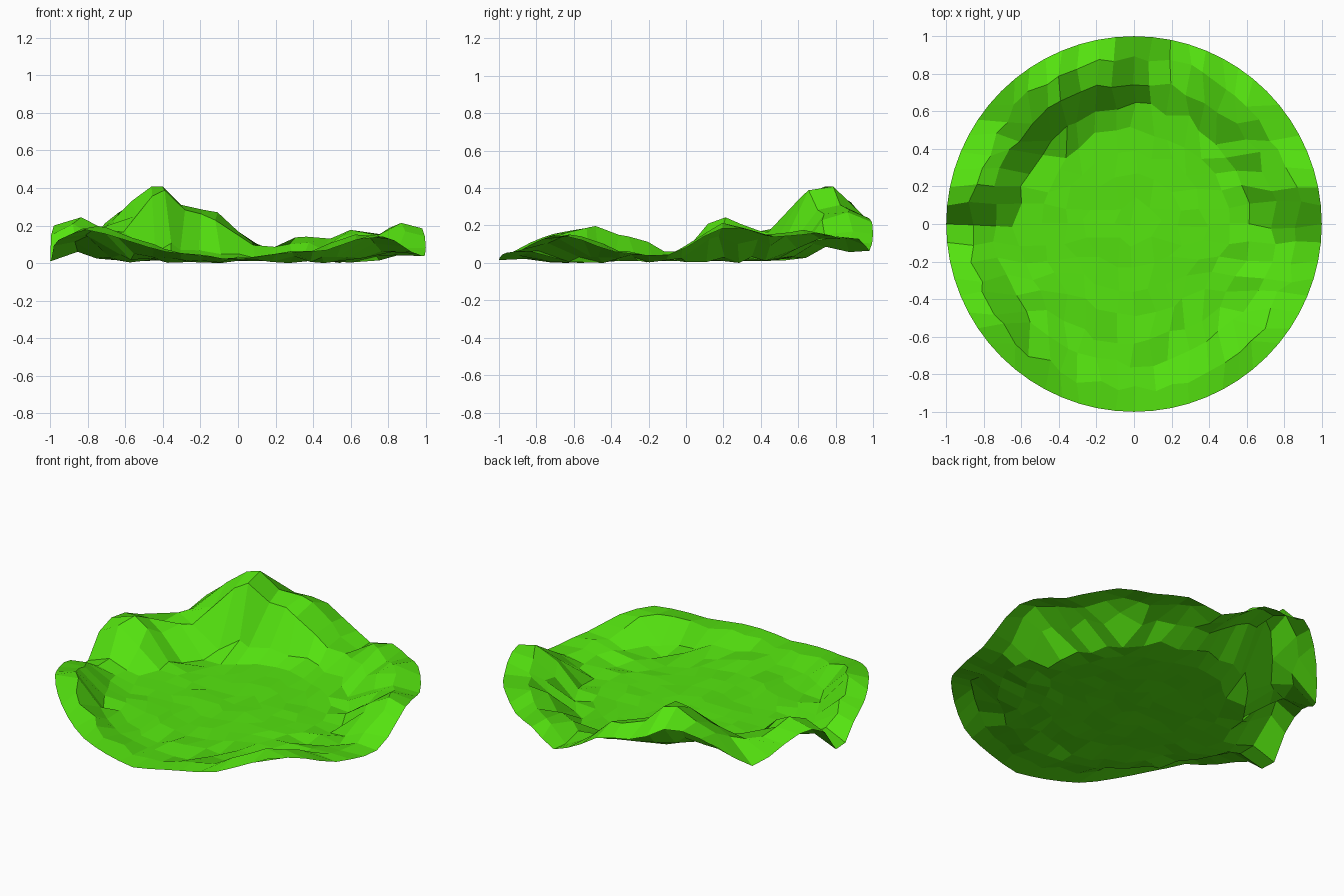
import bpy, bmesh, math, random

if "Cube" in bpy.data.objects:
    bpy.data.objects.remove(bpy.data.objects["Cube"])

random.seed(4)
N = 16  # grid cells across the disc

# Crest of the hills round the disc: (angle in degrees, 0 = +x, 90 = +y ; height)
CREST = [(0, .09), (7, .17), (13, .23), (20, .20), (28, .15), (37, .16), (46, .18), (55, .14),
         (70, .14), (77, .06), (84, .11), (90, .17), (97, .28), (108, .30), (112, .33),
         (116, .41), (122, .415), (127, .37), (133, .28), (142, .21), (155, .17), (165, .25),
         (172, .22), (180, .07), (186, .04), (191, .10), (196, .13), (206, .16), (214, .21),
         (225, .17), (236, .12), (246, .07), (270, .02), (284, .06), (297, .07),
         (308, .13), (316, .165), (325, .14), (336, .07), (353, .035), (360, .09)]

# Where the hillside starts and ends, as radius: (angle, start, end)
SLOPE = [(0, .66, .86), (50, .60, .86), (85, .56, .80), (135, .56, .80), (160, .62, .84),
         (200, .70, .88), (315, .70, .89), (360, .66, .86)]


def lookup(table, angle):
    """Interpolate the table's values at an angle."""
    a = angle % 360
    for p, q in zip(table, table[1:]):
        if p[0] <= a <= q[0]:
            t = (a - p[0]) / (q[0] - p[0])
            return [m + (n - m) * t for m, n in zip(p[1:], q[1:])]


def smooth(lo, hi, t):
    t = min(max((t - lo) / (hi - lo), 0), 1)
    return t * t * (3 - 2 * t)


def height(r, angle):
    h = lookup(CREST, angle)[0]
    start, end = lookup(SLOPE, angle)
    floor = 0.02
    z = floor + (h - floor) * smooth(start, end, r)
    if r > 0.88:                    # lip drops slightly towards the rim
        k = (r - 0.88) / 0.12
        dip = max(0, 1 - abs(angle % 360 - 146) / 12)      # notch behind the main peak
        west = max(0, 1 - abs(angle % 360 - 181) / 8)      # notch on the left
        z -= k * (0.25 * max(h - 0.16, 0) + 0.05 * h + 0.10 * dip + 0.06 * west)
    return max(z, 0.005)


def square_to_disc(u, v):
    if u == v == 0:
        return 0, 0
    if abs(u) >= abs(v):
        r, a = u, math.pi / 4 * v / u
    else:
        r, a = v, math.pi / 2 - math.pi / 4 * u / v
    return r * math.cos(a), r * math.sin(a)


# Terrain sheet: a square grid wrapped onto a disc, with rough hills at its edge
bm = bmesh.new()
grid = []
for j in range(N + 1):
    row = []
    for i in range(N + 1):
        x, y = square_to_disc(2 * i / N - 1, 2 * j / N - 1)
        r = math.hypot(x, y)
        if r < 0.99:                # loosen the grid, then drop it on the terrain
            x += random.uniform(-.025, .025)
            y += random.uniform(-.025, .025)
        z = height(math.hypot(x, y), math.degrees(math.atan2(y, x)))
        if r < 0.99:
            rough = 0.006 + 0.012 * (0.6 < r < 0.8)
            z += random.uniform(-rough, rough)
        row.append(bm.verts.new((x, y, max(z, 0.004))))
    grid.append(row)
for j in range(N):
    for i in range(N):
        bm.faces.new((grid[j][i], grid[j][i + 1], grid[j + 1][i + 1], grid[j + 1][i]))

# Stand the sheet on the ground
low = min(v.co.z for v in bm.verts)
for v in bm.verts:
    v.co.z -= low

mesh = bpy.data.meshes.new("grass_terrain")
bm.to_mesh(mesh)
bm.free()
grass = bpy.data.materials.new("grass green")
grass.diffuse_color = (0.09, 0.77, 0.005, 1)
grass.use_nodes = True
grass.node_tree.nodes["Principled BSDF"].inputs["Base Color"].default_value = grass.diffuse_color
mesh.materials.append(grass)
terrain = bpy.data.objects.new("grass_terrain", mesh)
bpy.context.collection.objects.link(terrain)
